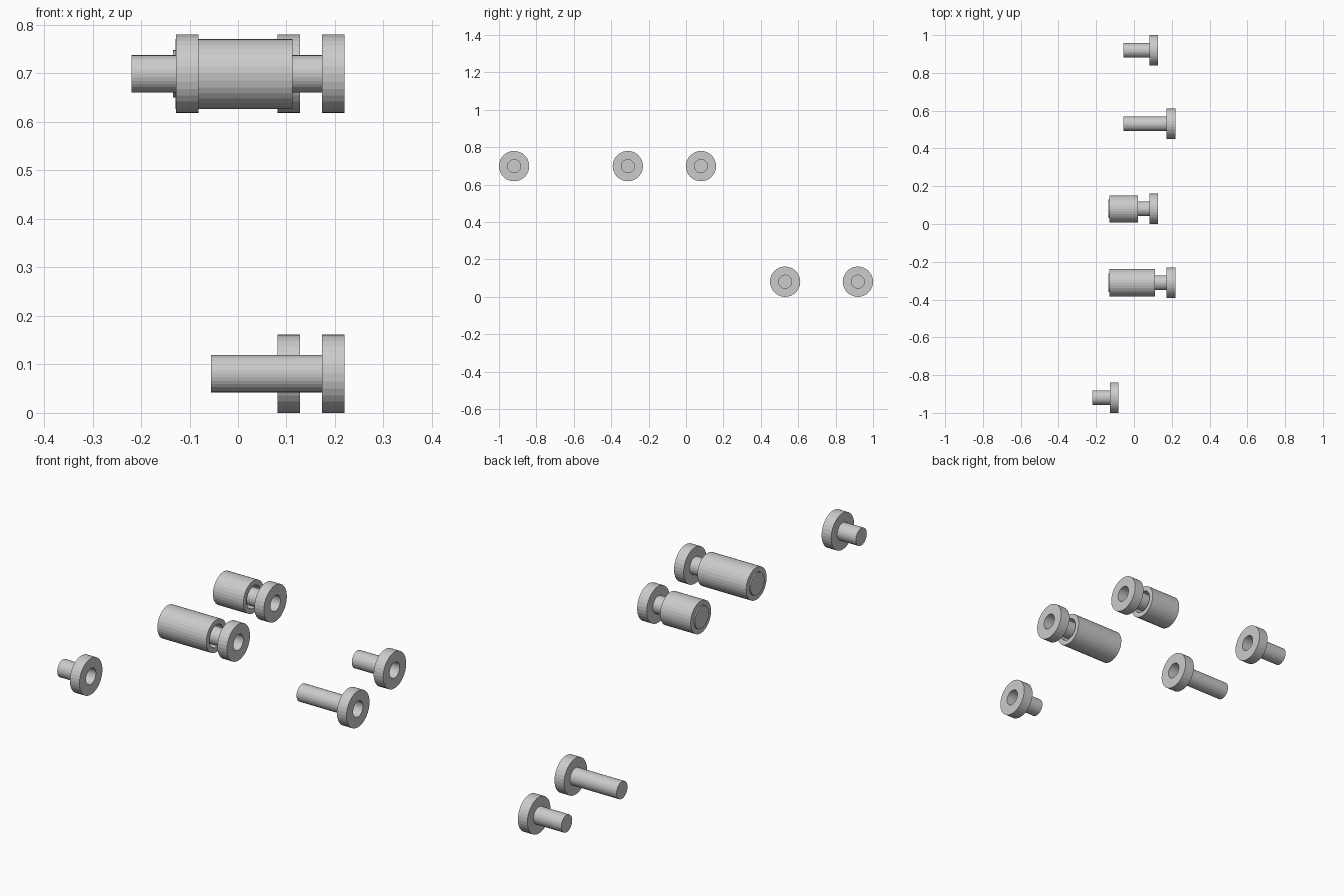
import bpy, bmesh
from math import cos, sin, pi

if "Cube" in bpy.data.objects:
    bpy.data.objects.remove(bpy.data.objects["Cube"])

SIDES = 32
HEAD_R, HEAD_T = 0.081, 0.047
SHAFT_R, SOCKET_R = 0.0385, 0.035
SLEEVE_R, BORE_R = 0.072, 0.05
LOW, HIGH = 0.081, 0.699


def lathe(name, profile, y, z, closed=False):
    """Turn a profile of (x, radius) points around an axis parallel to x."""
    bm = bmesh.new()
    rings = []
    for x, r in profile:
        n = 1 if r == 0 else SIDES
        rings.append([bm.verts.new((x, y + r * cos(2 * pi * i / SIDES),
                                    z + r * sin(2 * pi * i / SIDES))) for i in range(n)])
    pairs = list(zip(rings, rings[1:]))
    if closed:
        pairs.append((rings[-1], rings[0]))
    for a, b in pairs:
        if len(a) == 1:
            bm.faces.new(b)
        elif len(b) == 1:
            bm.faces.new(a)
        else:
            for i in range(SIDES):
                j = (i + 1) % SIDES
                bm.faces.new((a[i], a[j], b[j], b[i]))
    # End caps are single polygons, so drop the unused axis points
    bmesh.ops.delete(bm, geom=[v for v in bm.verts if not v.link_faces], context='VERTS')
    bmesh.ops.recalc_face_normals(bm, faces=bm.faces)
    mesh = bpy.data.meshes.new(name)
    bm.to_mesh(mesh)
    bm.free()
    obj = bpy.data.objects.new(name, mesh)
    bpy.context.collection.objects.link(obj)
    return obj


def bolt(name, y, z, tail, front):
    """Shaft, round head and a socket sunk into the head."""
    back, floor = front - HEAD_T, front - 0.05
    lathe(name, [(tail, 0), (tail, SHAFT_R), (back, SHAFT_R), (back, HEAD_R),
                 (front, HEAD_R), (front, SOCKET_R), (floor, SOCKET_R), (floor, 0)], y, z)


def sleeve(name, y, z, x0, x1):
    """Tube around the shaft, with a plug slightly proud of its far end."""
    lathe(name, [(x0, BORE_R), (x0, SLEEVE_R), (x1, SLEEVE_R), (x1, BORE_R)], y, z, closed=True)
    p0, p1 = x0 - 0.005, x0 + 0.015
    lathe(name + "_plug", [(p0, 0), (p0, BORE_R - 0.001), (p1, BORE_R - 0.001), (p1, 0)], y, z)


# Loose bolts
bolt("upper_short_bolt", -0.919, HIGH, -0.22, -0.081)
bolt("lower_long_bolt", 0.53, LOW, -0.056, 0.22)
bolt("lower_short_bolt", 0.919, LOW, -0.056, 0.128)

# Bolts carrying sleeves
for label, y, front, end in (("long", -0.311, 0.22, 0.112), ("short", 0.08, 0.128, 0.021)):
    bolt(label + "_sleeved_bolt", y, HIGH, -0.12, front)
    sleeve(label + "_sleeve", y, HIGH, -0.129, end)
